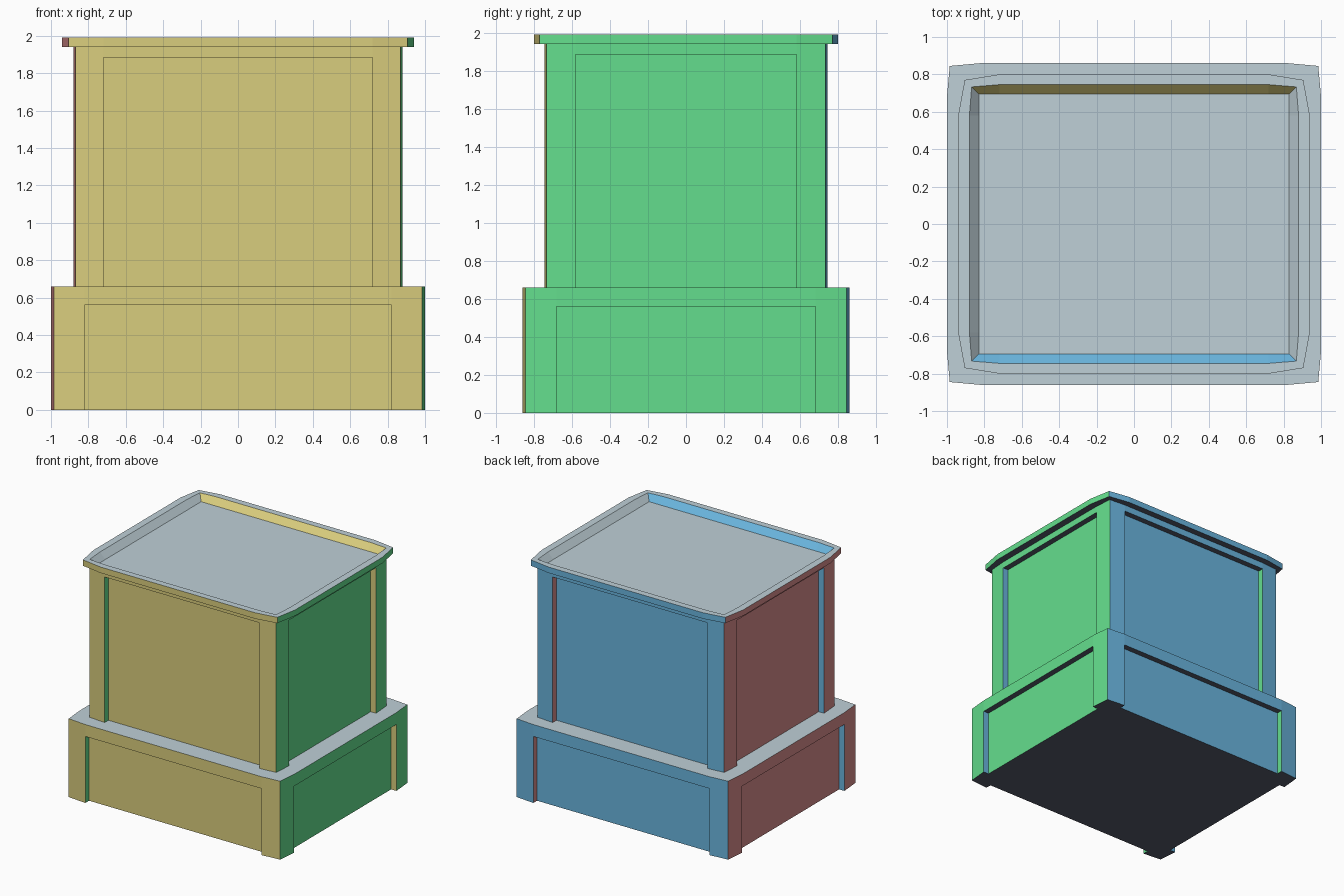
import bpy
import bmesh

cube = bpy.data.objects.get("Cube")
if cube:
    bpy.data.objects.remove(cube, do_unlink=True)


def make_material(name, rgb):
    """Flat material from display values 0-255."""
    colour = [((c / 255 + 0.055) / 1.055) ** 2.4 for c in rgb] + [1.0]
    mat = bpy.data.materials.new(name)
    mat.use_nodes = True
    mat.diffuse_color = colour
    mat.node_tree.nodes["Principled BSDF"].inputs["Base Color"].default_value = colour
    return mat


materials = [
    make_material("front yellow", (217, 205, 125)),
    make_material("back blue", (106, 181, 222)),
    make_material("left green", (100, 222, 141)),
    make_material("right red", (215, 140, 139)),
    make_material("top grey", (191, 208, 215)),
    make_material("underside slate", (85, 90, 108)),
]
FRONT, BACK, LEFT, RIGHT, TOP, UNDER = range(6)


def colour_for(n):
    """Pick a colour by face direction; the sloped side lips count as top."""
    if abs(n.y) > abs(n.x) and abs(n.y) > abs(n.z) - 0.1:
        return FRONT if n.y < 0 else BACK
    if abs(n.x) > abs(n.z) + 0.2:
        return LEFT if n.x > 0 else RIGHT
    return TOP if n.z > 0 else UNDER


def mirrored(quarter):
    """Full counter-clockwise outline from its +x +y quarter."""
    half = quarter + [(-x, y) for x, y in reversed(quarter)]
    return half + [(-x, -y) for x, y in half]


def loft(name, rings, cap_bottom=False, cap_top=False):
    """Join a stack of (outline, height) rings with flat faces."""
    bm = bmesh.new()
    loops = [[bm.verts.new((x, y, z)) for x, y in outline] for outline, z in rings]
    for a, b in zip(loops, loops[1:]):
        for i in range(len(a)):
            j = (i + 1) % len(a)
            bm.faces.new((a[i], a[j], b[j], b[i]))
    if cap_bottom:
        bm.faces.new(loops[0][::-1])
    if cap_top:
        bm.faces.new(loops[-1])
    bm.normal_update()
    for face in bm.faces:
        face.material_index = colour_for(face.normal)
    mesh = bpy.data.meshes.new(name)
    bm.to_mesh(mesh)
    bm.free()
    for mat in materials:
        mesh.materials.append(mat)
    obj = bpy.data.objects.new(name, mesh)
    bpy.context.collection.objects.link(obj)
    return obj


def bowed(mid, corner, flat):
    """Quarter of a rectangle whose corners draw in slightly."""
    return [(mid[0], flat[1]), corner, (flat[0], mid[1])]


def recessed(quarter, depth):
    """Same quarter with the flat part of each side sunk in as a panel."""
    (mx, fy), corner, (fx, my) = quarter
    return [(mx - depth, fy), (mx, fy), corner, (fx, my), (fx, my - depth)]


DEPTH = 0.05
base = bowed((1.0, 0.86), (0.985, 0.845), (0.82, 0.68))
body = bowed((0.88, 0.745), (0.868, 0.733), (0.72, 0.58))
rim = bowed((0.94, 0.8), (0.905, 0.77), (0.72, 0.58))
floor = [(0.83, 0.58), (0.83, 0.695), (0.72, 0.695)]
base_ring, body_ring, rim_ring, floor_ring = map(mirrored, (base, body, rim, floor))

# Plinth with sunken panels open at the bottom, and its solid top band
base_panels = mirrored(recessed(base, DEPTH))
loft("plinth_panels", [(base_panels, 0), (base_panels, 0.56)], cap_bottom=True)
loft("plinth_band", [(base_ring, 0.56), (base_ring, 0.66)], True, True)

# Upper body with sunken panels
body_panels = mirrored(recessed(body, DEPTH))
loft("body_panels", [(body_panels, 0.66), (body_panels, 1.885)])

# Body band, overhanging rim, sloped inner lip and shallow tray floor
loft("body_band_and_rim", [
    (body_ring, 1.885), (body_ring, 1.94),
    (rim_ring, 1.94), (rim_ring, 1.99),
    (body_ring, 1.99), (floor_ring, 1.94),
], True, True)
